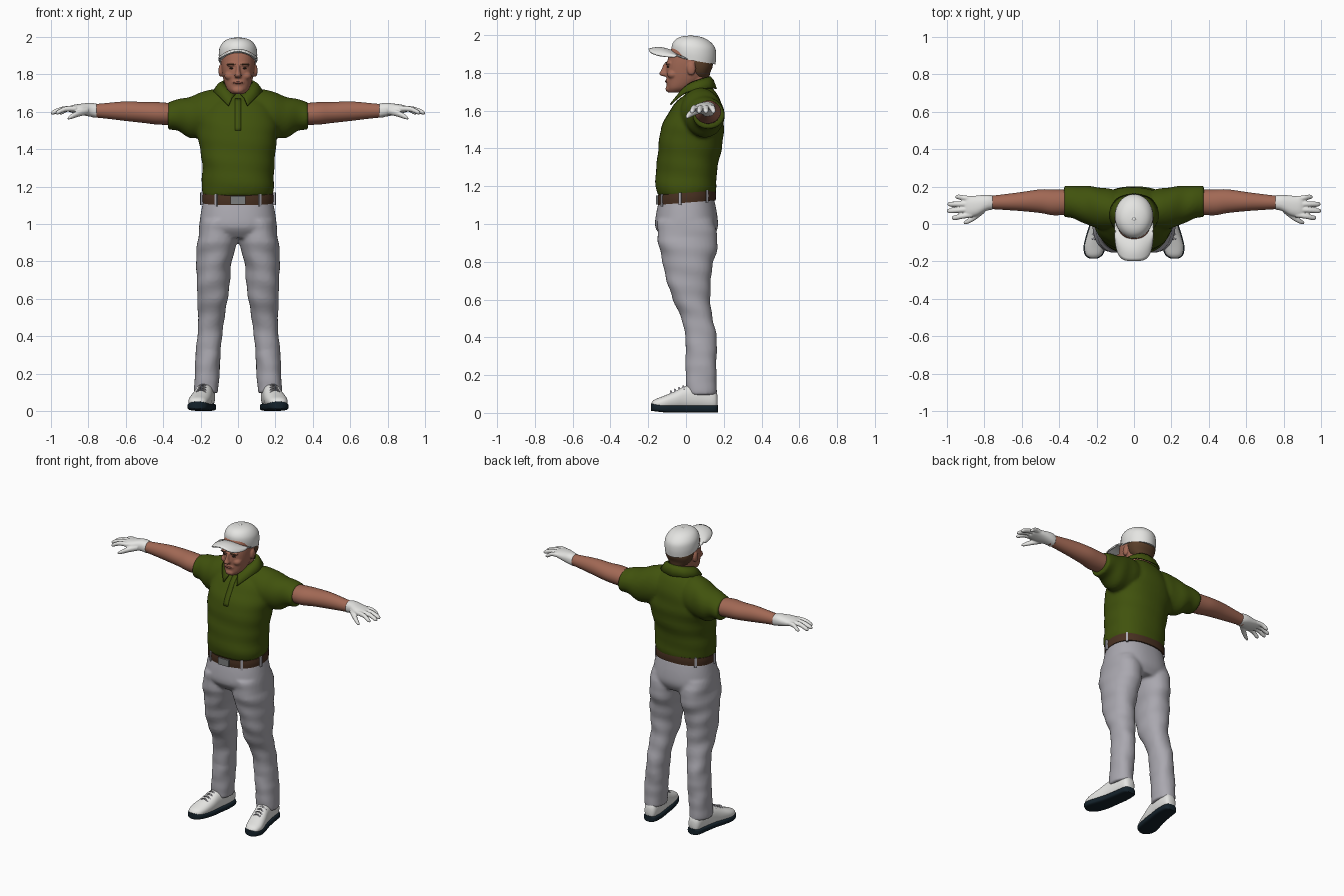
import bpy, bmesh
from math import sin, cos, tau, copysign, sqrt
from mathutils import Matrix, Vector

cube = bpy.data.objects.get("Cube")
if cube:
    bpy.data.objects.remove(cube, do_unlink=True)


def material(name, r, g, b):
    m = bpy.data.materials.new(name)
    m.use_nodes = True
    m.diffuse_color = (r, g, b, 1)
    m.node_tree.nodes["Principled BSDF"].inputs["Base Color"].default_value = (r, g, b, 1)
    return m


OLIVE = material("olive_cloth", .052, .085, .004)
GREY = material("grey_cloth", .4, .39, .43)
WHITE = material("white", .78, .78, .76)
SKIN = material("skin", .36, .14, .09)
LEATHER = material("brown_leather", .065, .03, .015)
METAL = material("buckle_grey", .2, .21, .21)
HAIR = material("brown_hair", .1, .048, .022)
RUBBER = material("navy_rubber", .007, .016, .024)
DARK = material("dark_eye", .03, .018, .012)
LIP = material("lip", .26, .085, .06)


def spline(points, steps=4):
    """Catmull-Rom curve through points of any dimension."""
    p = [Vector(q) for q in points]
    p = [p[0]] + p + [p[-1]]
    out = []
    for a, b, c, d in zip(p, p[1:], p[2:], p[3:]):
        for k in range(steps):
            t = k / steps
            out.append(b + (c - a) * (t / 2) + (a * 2 - b * 5 + c * 4 - d) * (t * t / 2)
                       + (b * 3 - a - c * 3 + d) * (t ** 3 / 2))
    return out + [p[-1]]


def loft(bm, axis, rings, power=2.0, fold=0, side=1, n=32):
    """Closed skin over rings of (position on axis, centre a, centre b, radius a, radius b)."""
    rows = []
    for t, a, b, ra, rb in spline(rings):
        row = []
        for i in range(n):
            w = tau * i / n
            c, s = cos(w), sin(w)
            f = 1 + fold * sin(t * 42 + 2 * w) * cos(t * 17 - w)
            u = a + ra * f * copysign(abs(c) ** (2 / power), c)
            v = b + rb * f * copysign(abs(s) ** (2 / power), s)
            x, y, z = {"x": (t, u, v), "y": (u, t, v), "z": (u, v, t)}[axis]
            row.append(bm.verts.new((x * side, y, z)))
        rows.append(row)
    for lo, hi in zip(rows, rows[1:]):
        for i in range(n):
            j = (i + 1) % n
            bm.faces.new((lo[i], lo[j], hi[j], hi[i]))
    bm.faces.new(rows[0])
    bm.faces.new(rows[-1])


def sheet(bm, rows):
    """Open surface through equal rows of points."""
    grid = [[bm.verts.new(p) for p in row] for row in rows]
    for lo, hi in zip(grid, grid[1:]):
        for i in range(len(lo) - 1):
            bm.faces.new((lo[i], lo[i + 1], hi[i + 1], hi[i]))


def ball(bm, centre, radii):
    bmesh.ops.create_uvsphere(bm, u_segments=20, v_segments=12, radius=1,
                              matrix=Matrix.Translation(centre) @ Matrix.Diagonal((*radii, 1)))


def box(bm, centre, size, turn=0):
    bmesh.ops.create_cube(bm, size=1, matrix=Matrix.Translation(centre)
                          @ Matrix.Rotation(turn, 4, "Z") @ Matrix.Diagonal((*size, 1)))


def finish(name, bm, mat, voxel=0, thick=0):
    bmesh.ops.recalc_face_normals(bm, faces=bm.faces)
    mesh = bpy.data.meshes.new(name)
    bm.to_mesh(mesh)
    bm.free()
    mesh.materials.append(mat)
    ob = bpy.data.objects.new(name, mesh)
    bpy.context.collection.objects.link(ob)
    bpy.ops.object.select_all(action="DESELECT")
    ob.select_set(True)
    bpy.context.view_layer.objects.active = ob
    bpy.ops.object.shade_smooth_by_angle(angle=.8)
    if voxel:  # fuse overlapping volumes into one soft skin
        m = ob.modifiers.new("fuse", "REMESH")
        m.mode, m.voxel_size, m.use_smooth_shade = "VOXEL", voxel, True
        m = ob.modifiers.new("soften", "SMOOTH")
        m.factor, m.iterations = .5, 4
    if thick:
        m = ob.modifiers.new("thickness", "SOLIDIFY")
        m.thickness, m.offset = thick, 0
    return ob


new = bmesh.new
SIDES = (("left", 1), ("right", -1))

# Polo shirt: torso and sleeves fused
bm = new()
loft(bm, "z", [(1.15, 0, 0, .186, .15), (1.2, 0, 0, .193, .161), (1.3, 0, .005, .192, .162),
               (1.4, 0, .02, .202, .168), (1.5, 0, .035, .216, .167), (1.58, 0, .05, .2, .146),
               (1.64, 0, .065, .17, .122), (1.69, 0, .08, .125, .083), (1.73, 0, .07, .085, .06)],
     power=2.3, fold=.02, n=48)
for _, s in SIDES:
    loft(bm, "x", [(.05, .07, 1.6, .1, .11), (.15, .08, 1.592, .112, .126), (.25, .1, 1.572, .104, .112),
                   (.32, .115, 1.582, .088, .085), (.375, .12, 1.577, .084, .073)], fold=.03, side=s)
shirt = finish("shirt", bm, OLIVE, voxel=.01)

# Folded collar, open at the throat
bm = new()
upper = spline([(.012, -.014, 1.695), (.06, .008, 1.735), (.078, .06, 1.76), (.05, .114, 1.775), (0, .128, 1.778)])
lower = spline([(.05, -.083, 1.632), (.11, -.012, 1.69), (.13, .065, 1.712), (.085, .137, 1.72), (0, .16, 1.715)])
middle = [(a + b) / 2 + Vector((0, 0, .012)) for a, b in zip(upper, lower)]
sheet(bm, [[(-x, y, z) for x, y, z in r] + [tuple(v) for v in reversed(r[:-1])]
           for r in (upper, middle, lower)])
finish("collar", bm, OLIVE, thick=.008)

# Button placket laid on the chest
bm = new()
sheet(bm, [[(x * .017, -.3, 1.5 + .017 * k) for x in (-1, 0, 1)] for k in range(11)])
placket = finish("placket", bm, OLIVE)
wrap = placket.modifiers.new("wrap", "SHRINKWRAP")
wrap.target, wrap.wrap_method, wrap.wrap_mode = shirt, "PROJECT", "ABOVE_SURFACE"
wrap.use_project_y, wrap.use_positive_direction, wrap.offset = True, True, .002
placket.modifiers.new("thickness", "SOLIDIFY").thickness = .004

# Trousers: hips and legs fused
bm = new()
loft(bm, "z", [(1.135, 0, .004, .184, .144), (1.05, 0, .003, .2, .162), (.98, 0, .003, .206, .165),
               (.925, 0, .01, .18, .13)], power=2.3, n=48)
for _, s in SIDES:
    loft(bm, "z", [(1.02, .105, .003, .098, .15), (.9, .112, .008, .106, .158), (.8, .127, .012, .095, .135),
                   (.7, .133, .015, .089, .117), (.6, .135, .028, .081, .099), (.5, .143, .06, .071, .083),
                   (.4, .152, .078, .066, .083), (.25, .163, .08, .067, .082), (.095, .171, .08, .064, .081)],
         power=2.2, fold=.045, side=s)
finish("trousers", bm, GREY, voxel=.01)

# Belt, buckle and loops; the belt rises toward the back
bm = new()
loft(bm, "z", [(1.113, 0, .004, .192, .153), (1.14, 0, .004, .194, .155), (1.165, 0, .004, .192, .153)],
     power=2.3, n=48)
for v in bm.verts:
    v.co.z += v.co.y * .08
finish("belt", bm, LEATHER)
bm = new()
box(bm, (0, -.153, 1.127), (.08, .012, .046))
finish("buckle", bm, METAL)
bm = new()
for w in (.62, 1.35, 2.3):
    for _, s in SIDES:
        x, y = sin(w) * .2, .004 - cos(w) * .16
        box(bm, (x * s, y, 1.137 + y * .08), (.014, .012, .066), turn=w * s)
finish("belt_loops", bm, GREY)

# Bare arms
for name, s in SIDES:
    bm = new()
    loft(bm, "x", [(.3, .12, 1.585, .062, .055), (.42, .115, 1.591, .069, .06), (.5, .122, 1.596, .063, .056),
                   (.6, .12, 1.603, .051, .052), (.7, .117, 1.605, .041, .042), (.78, .115, 1.605, .034, .034)],
         side=s)
    finish(name + "_arm", bm, SKIN)

    # Glove: palm, four fingers and thumb fused
    bm = new()
    loft(bm, "x", [(.755, .115, 1.605, .038, .038), (.79, .113, 1.611, .043, .037), (.84, .098, 1.613, .054, .03),
                   (.885, .093, 1.615, .053, .021), (.905, .093, 1.614, .045, .014)], power=2.3, side=s)
    for root, tip, end in ((.05, .033, .975), (.079, .07, 1.0), (.107, .106, .997), (.134, .145, .955)):
        mid = (root + tip) / 2
        loft(bm, "x", [(.865, root, 1.616, .015, .015), ((.865 + end) / 2, mid, 1.615, .0145, .0145),
                       (end - .014, tip, 1.598, .013, .013), (end, tip, 1.592, .006, .006)], n=12, side=s)
    loft(bm, "x", [(.8, .08, 1.605, .022, .02), (.85, .04, 1.592, .02, .018), (.89, .014, 1.575, .014, .014),
                   (.912, .006, 1.563, .006, .006)], n=12, side=s)
    finish(name + "_glove", bm, WHITE, voxel=.0045)

    # Shoe upper, sole and laces
    shoe = [(.168, .165, .06, .02, .03), (.15, .166, .07, .04, .055), (.08, .17, .082, .048, .07),
            (0, .183, .078, .05, .065), (-.06, .196, .064, .055, .05), (-.12, .21, .052, .055, .037),
            (-.165, .215, .045, .042, .026), (-.183, .217, .042, .015, .012)]
    bm = new()
    loft(bm, "y", shoe, power=2.3, side=s)
    finish(name + "_shoe", bm, WHITE)
    bm = new()
    loft(bm, "y", [(y * 1.01, x, .021 + max(0, -y - .1) * .12, rx + .005, .02) for y, x, z, rx, rz in shoe],
         power=4, side=s)
    finish(name + "_sole", bm, RUBBER)
    bm = new()
    for k in range(4):
        y, x, z = -.015 - .022 * k, .187 + .004 * k, .142 - .009 * k
        loft(bm, "x", [(x - .034, y + .006, z - .02, .004, .004), (x, y, z, .005, .004),
                       (x + .034, y + .006, z - .02, .004, .004)], n=8, side=s)
    finish(name + "_laces", bm, GREY)

# Head and neck with nose, brows, cheeks, chin and ears
bm = new()
loft(bm, "z", [(1.65, 0, .07, .078, .058), (1.7, 0, .066, .067, .06), (1.75, 0, .062, .065, .064),
               (1.8, 0, .06, .065, .06)])
loft(bm, "z", [(1.695, 0, -.058, .03, .035), (1.72, 0, -.035, .058, .066), (1.77, 0, -.002, .077, .101),
               (1.82, 0, .01, .086, .115), (1.87, 0, .025, .091, .122), (1.93, 0, .03, .085, .106),
               (1.965, 0, .03, .045, .06)], power=2.2)
loft(bm, "z", [(1.782, 0, -.11, .014, .016), (1.794, 0, -.117, .019, .025), (1.815, 0, -.112, .012, .02),
               (1.85, 0, -.1, .01, .018)], n=16)
ball(bm, (0, -.087, 1.716), (.032, .022, .02))
ball(bm, (0, -.092, 1.757), (.036, .016, .018))
for _, s in SIDES:
    ball(bm, (.033 * s, -.093, 1.852), (.03, .017, .01))
    ball(bm, (.043 * s, -.07, 1.792), (.03, .03, .024))
    ball(bm, (.092 * s, .028, 1.82), (.013, .023, .034))
finish("head", bm, SKIN, voxel=.005)

# Eyes, brows, mouth and hair
bm = new()
for _, s in SIDES:
    ball(bm, (.034 * s, -.094, 1.832), (.013, .008, .005))
finish("eyes", bm, DARK)
bm = new()
ball(bm, (0, -.105, 1.755), (.026, .007, .006))
finish("mouth", bm, LIP)
bm = new()
for _, s in SIDES:
    ball(bm, (.036 * s, -.104, 1.854), (.022, .007, .004))
loft(bm, "z", [(1.775, 0, .078, .058, .046), (1.8, 0, .07, .08, .058), (1.84, 0, .07, .092, .072),
               (1.9, 0, .06, .093, .08)], power=2.2)
finish("hair", bm, HAIR)

# Cap crown, higher at the front rim, with a top button
bm = new()
loft(bm, "z", [(1.858, 0, .043, .1, .113), (1.9, 0, .042, .103, .118), (1.94, 0, .04, .098, .113),
               (1.972, 0, .033, .078, .088), (1.99, 0, .027, .048, .053), (1.997, 0, .025, .01, .01)], n=48)
for v in bm.verts:
    v.co.z += (.08 - v.co.y) * (2 - v.co.z) * 1.2
ball(bm, (0, .025, 1.996), (.01, .01, .004))
finish("cap_crown", bm, WHITE)

# Curved cap brim
bm = new()
rows = []
for k in range(9):
    row = []
    for i in range(-14, 15):
        u = sin(i / 14 * tau / 4)
        back = .03 - .1 * sqrt(1 - .95 * u * u)
        front = -.06 - .137 * sqrt(max(0, 1 - u ** 4))
        t = k / 8
        row.append((u * .1, back + (front - back) * t, 1.915 + .018 * sin(t * 2.6) - .042 * u * u))
    rows.append(row)
sheet(bm, rows)
finish("cap_brim", bm, WHITE, thick=.008)
